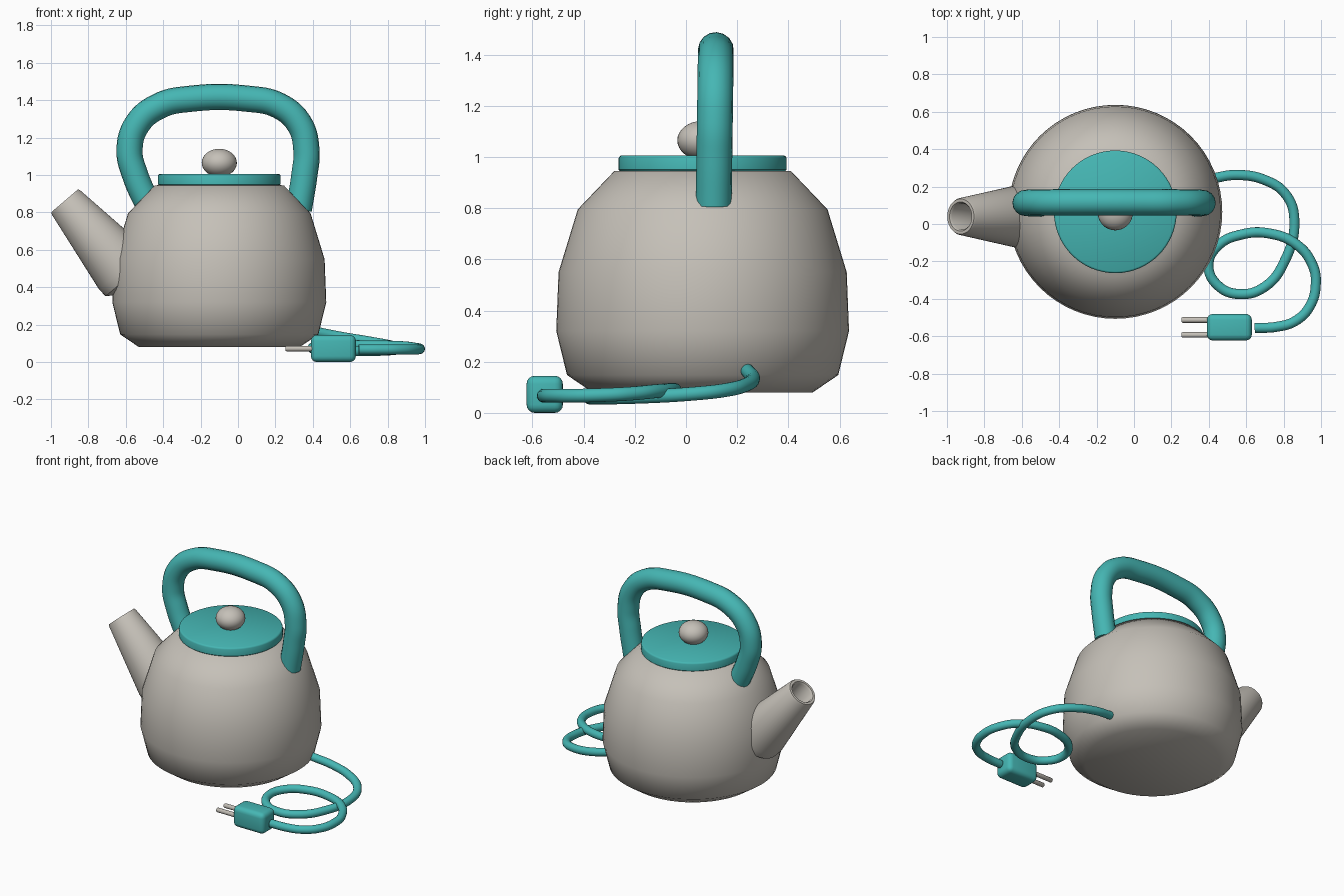
import bpy, bmesh, math
from mathutils import Vector

if "Cube" in bpy.data.objects:
    bpy.data.objects.remove(bpy.data.objects["Cube"])


def material(name, rgb):
    m = bpy.data.materials.new(name)
    m.diffuse_color = (*rgb, 1)
    m.use_nodes = True
    m.node_tree.nodes["Principled BSDF"].inputs["Base Color"].default_value = m.diffuse_color
    return m


GREY = material("warm grey", (0.56, 0.53, 0.48))
TEAL = material("teal", (0.06, 0.47, 0.455))
CX, CY = -0.1, 0.065          # kettle axis


def finish(obj, name, mat, angle=40):
    obj.name = name
    obj.data.materials.clear()
    obj.data.materials.append(mat)
    bpy.ops.object.select_all(action='DESELECT')
    bpy.context.view_layer.objects.active = obj
    obj.select_set(True)
    bpy.ops.object.shade_smooth_by_angle(angle=math.radians(angle))
    return obj


def lathe(name, profile, mat, origin, axis=(0, 0, 1), segs=64, angle=40):
    """Revolve (radius, height) points about an axis; zero radii close the ends."""
    bm = bmesh.new()
    rings = []
    for r, h in profile:
        if r == 0:
            rings.append([bm.verts.new((0, 0, h))])
        else:
            rings.append([bm.verts.new((r * math.cos(2 * math.pi * i / segs),
                                        r * math.sin(2 * math.pi * i / segs), h))
                          for i in range(segs)])
    for a, b in zip(rings, rings[1:]):
        for i in range(segs):
            j = (i + 1) % segs
            quad = [a[i % len(a)], a[j % len(a)], b[j % len(b)], b[i % len(b)]]
            bm.faces.new(list(dict.fromkeys(quad)))
    bmesh.ops.recalc_face_normals(bm, faces=bm.faces)
    me = bpy.data.meshes.new(name)
    bm.to_mesh(me)
    bm.free()
    obj = bpy.data.objects.new(name, me)
    bpy.context.collection.objects.link(obj)
    obj.location = origin
    obj.rotation_euler = Vector(axis).to_track_quat('Z', 'Y').to_euler()
    return finish(obj, name, mat, angle)


def tube(name, points, radius, mat):
    """Round tube following a smooth path."""
    cu = bpy.data.curves.new(name, 'CURVE')
    cu.dimensions = '3D'
    cu.bevel_depth = radius
    cu.bevel_resolution = 6
    cu.resolution_u = 8
    cu.use_fill_caps = True
    sp = cu.splines.new('BEZIER')
    sp.bezier_points.add(len(points) - 1)
    for bp, p in zip(sp.bezier_points, points):
        bp.co = p
        bp.handle_left_type = bp.handle_right_type = 'AUTO'
    obj = bpy.data.objects.new(name, cu)
    bpy.context.collection.objects.link(obj)
    bpy.ops.object.select_all(action='DESELECT')
    bpy.context.view_layer.objects.active = obj
    obj.select_set(True)
    bpy.ops.object.convert(target='MESH')
    return finish(bpy.context.object, name, mat)


# Kettle body
lathe("body", [(0, 0.08), (0.43, 0.08), (0.53, 0.148), (0.572, 0.32), (0.563, 0.55),
               (0.488, 0.795), (0.345, 0.945), (0, 0.95)], GREY, (CX, CY, 0), angle=62)

# Lid with softened rim, and its knob
lathe("lid", [(0, 0.94), (0.318, 0.94), (0.328, 0.95), (0.328, 0.995), (0.325, 1.002),
              (0.318, 1.006), (0, 1.006)], TEAL, (CX, CY, 0))
bpy.ops.mesh.primitive_uv_sphere_add(segments=32, ring_count=16, location=(CX, 0.06, 1.065))
knob = bpy.context.object
knob.scale = (0.094, 0.094, 0.075)
finish(knob, "lid_knob", GREY)

# Hollow tapered spout
lathe("spout", [(0, 0.56), (0.12, 0.56), (0.165, 0.53), (0.168, 0.48), (0.1, 0.012),
                (0.094, 0), (0.078, 0), (0.07, 0.012), (0.085, 0.3), (0, 0.3)],
      GREY, (-0.927, 0.04, 0.862), axis=(0.65, 0, -0.76), segs=48)

# Arched carrying handle
arch = [(-0.47, 0.82), (-0.55, 1.0), (-0.58, 1.13), (-0.54, 1.27), (-0.42, 1.37),
        (-0.25, 1.408), (0.05, 1.408), (0.22, 1.37), (0.33, 1.27), (0.366, 1.13),
        (0.355, 1.0), (0.325, 0.815)]
tube("handle", [(x, 0.108 + 0.014 * (z - 0.8), z) for x, z in arch], 0.07, TEAL)

# Looped power cord
tube("power_cord", [(0.40, 0.24, 0.165), (0.55, 0.262, 0.135), (0.70, 0.235, 0.11),
                    (0.81, 0.16, 0.09), (0.857, 0.03, 0.075), (0.80, -0.21, 0.062),
                    (0.70, -0.335, 0.06), (0.57, -0.375, 0.06), (0.45, -0.33, 0.065),
                    (0.398, -0.22, 0.075), (0.45, -0.115, 0.085), (0.58, -0.055, 0.09),
                    (0.72, -0.05, 0.088), (0.87, -0.11, 0.085), (0.955, -0.22, 0.075),
                    (0.972, -0.32, 0.07), (0.94, -0.44, 0.067), (0.86, -0.52, 0.067),
                    (0.76, -0.55, 0.067), (0.645, -0.556, 0.067)], 0.027, TEAL)

# Plug block with rounded edges
bpy.ops.mesh.primitive_cube_add(size=1, location=(0.51, -0.552, 0.0725))
plug = bpy.context.object
plug.dimensions = (0.24, 0.142, 0.145)
bpy.ops.object.transform_apply(location=False, rotation=False, scale=True)
bevel = plug.modifiers.new("rounded_edges", 'BEVEL')
bevel.width = 0.032
bevel.segments = 4
bpy.ops.object.modifier_apply(modifier=bevel.name)
finish(plug, "plug", TEAL)

# Two plug prongs
for i, y in enumerate((-0.513, -0.593)):
    lathe(f"prong_{i + 1}", [(0, 0), (0.012, 0), (0.015, 0.004), (0.015, 0.16), (0, 0.16)],
          GREY, (0.255, y, 0.072), axis=(1, 0, 0), segs=16)
